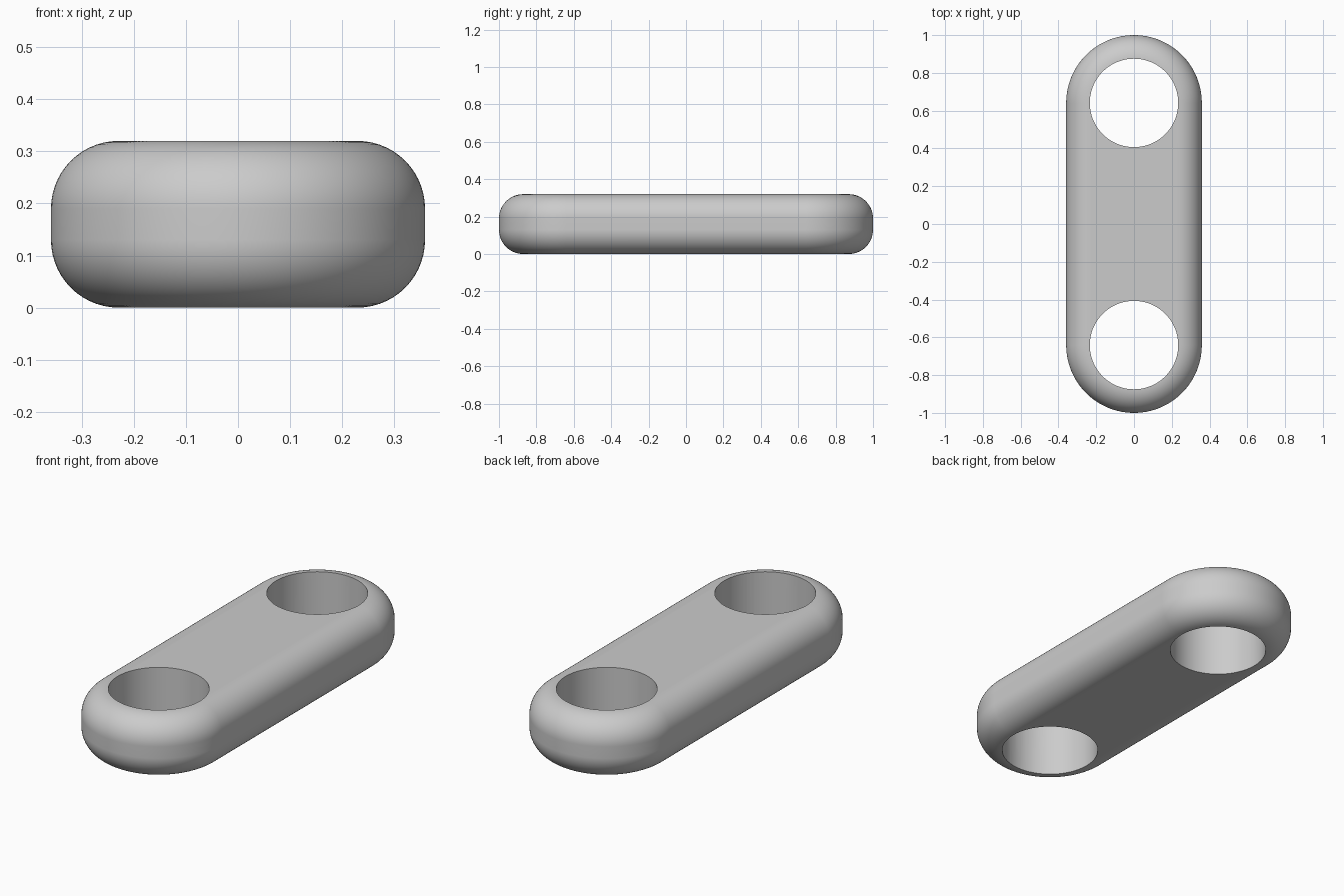
import bpy, bmesh, math

cube = bpy.data.objects.get("Cube")
if cube:
    bpy.data.objects.remove(cube, do_unlink=True)

RADIUS = 0.359      # half width of the link
CENTRE = 1 - RADIUS # distance of each end's centre from the middle
HEIGHT = 0.32
FILLET = 0.13
HOLE = 0.234
ARC = 64            # segments per rounded end
STEPS = 14          # segments per fillet

gray = bpy.data.materials.new("gray")
gray.use_nodes = True
gray.diffuse_color = (0.6, 0.6, 0.6, 1)
gray.node_tree.nodes["Principled BSDF"].inputs["Base Color"].default_value = (0.6, 0.6, 0.6, 1)


def outline(bm, radius, z):
    """Closed loop of two half circles joined by straight sides."""
    loop = []
    for end in (0, 1):
        for i in range(ARC + 1):
            a = math.pi * (end + i / ARC)
            y = radius * math.sin(a) + (CENTRE if end == 0 else -CENTRE)
            loop.append(bm.verts.new((radius * math.cos(a), y, z)))
    return loop


# Link body: stacked outlines with rounded lower and upper rims
bm = bmesh.new()
quarter = [math.pi / 2 * i / STEPS for i in range(STEPS + 1)]
lower = [(RADIUS - FILLET * (1 - math.sin(a)), FILLET * (1 - math.cos(a))) for a in quarter]
upper = [(r, HEIGHT - z) for r, z in reversed(lower)]
loops = [outline(bm, r, z) for r, z in lower + upper]
for a, b in zip(loops, loops[1:]):
    for i in range(len(a)):
        j = (i + 1) % len(a)
        bm.faces.new((a[i], a[j], b[j], b[i]))
bm.faces.new(reversed(loops[0]))
bm.faces.new(loops[-1])
mesh = bpy.data.meshes.new("link_body")
bm.to_mesh(mesh)
bm.free()
body = bpy.data.objects.new("link_body", mesh)
bpy.context.collection.objects.link(body)
mesh.materials.append(gray)

# Round through-holes, one at each end
for side in (-1, 1):
    bpy.ops.mesh.primitive_cylinder_add(vertices=2 * ARC, radius=HOLE, depth=1,
                                        location=(0, side * CENTRE, HEIGHT / 2))
    cutter = bpy.context.object
    cutter.name = "hole_cutter"
    cutter.hide_render = True
    cutter.data.materials.append(gray)
    cut = body.modifiers.new("hole", 'BOOLEAN')
    cut.operation = 'DIFFERENCE'
    cut.solver = 'EXACT'
    cut.object = cutter
    bpy.ops.object.select_all(action='DESELECT')
    body.select_set(True)
    bpy.context.view_layer.objects.active = body
    bpy.ops.object.modifier_apply(modifier=cut.name)
    bpy.data.objects.remove(cutter, do_unlink=True)

# Smooth rims with crisp hole edges
bpy.ops.object.shade_smooth_by_angle(angle=math.radians(30))
body.modifiers.new("even_shading", 'WEIGHTED_NORMAL').keep_sharp = True
